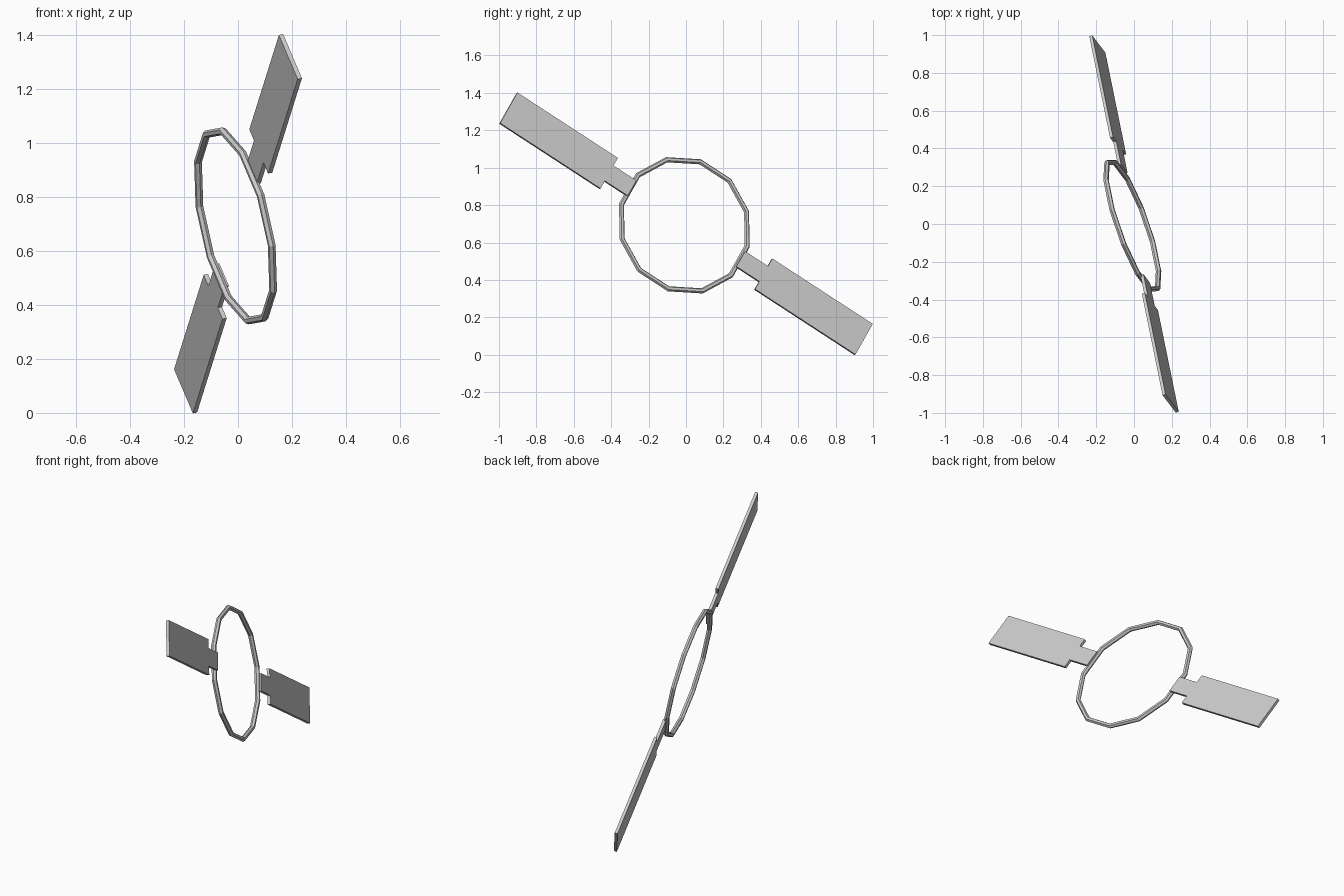
import bpy, bmesh, math
from mathutils import Matrix, Vector

if "Cube" in bpy.data.objects:
    bpy.data.objects.remove(bpy.data.objects["Cube"])

# Shared tilted plane: u runs along the paddles, n is the ring axis
n = Vector((0.922, 0.325, 0.210)).normalized()
u = Vector((0.169, -0.826, 0.538))
u = (u - n * u.dot(n)).normalized()
w = n.cross(u)
tilt = Matrix((u, w, n)).transposed().to_4x4()
CENTRE = Vector((0, 0, 0.70))


def make_object(name, bm, place):
    bmesh.ops.recalc_face_normals(bm, faces=bm.faces)
    bm.transform(place)
    me = bpy.data.meshes.new(name)
    bm.to_mesh(me)
    bm.free()
    ob = bpy.data.objects.new(name, me)
    bpy.context.collection.objects.link(ob)
    return ob


# Twelve-sided ring with a faceted tube section
def ring(name, sides=12, section=6, major=0.366, minor=0.0145):
    bm = bmesh.new()
    loops = []
    for i in range(sides):
        a = math.tau * (i + 0.5) / sides
        loop = []
        for j in range(section):
            b = math.tau * j / section
            r = major + minor * math.cos(b)
            loop.append(bm.verts.new((r * math.cos(a), r * math.sin(a), minor * math.sin(b))))
        loops.append(loop)
    for i in range(sides):
        p, q = loops[i], loops[(i + 1) % sides]
        for j in range(section):
            k = (j + 1) % section
            bm.faces.new((p[j], q[j], q[k], p[k]))
    offset = Vector((-0.009, -0.009, -0.008))
    return make_object(name, bm, Matrix.Translation(CENTRE + offset) @ tilt)


# Flat paddle: narrow neck widening to a broad panel
def paddle(name, turn, thick=0.017):
    half = [(0.352, 0.05), (0.50 + 0.0, 0.05), (0.50, 0.10), (1.15, 0.10)]
    outline = half + [(x, -y) for x, y in reversed(half)]
    bm = bmesh.new()
    face = bm.faces.new([bm.verts.new((x, y, -thick / 2)) for x, y in outline])
    res = bmesh.ops.extrude_face_region(bm, geom=[face])
    top = [v for v in res["geom"] if isinstance(v, bmesh.types.BMVert)]
    bmesh.ops.translate(bm, verts=top, vec=(0, 0, thick))
    spin = Matrix.Rotation(turn, 4, 'Z')
    return make_object(name, bm, Matrix.Translation(CENTRE) @ tilt @ spin)


ring("ring")
paddle("upper_paddle", 0)
paddle("lower_paddle", math.pi)
